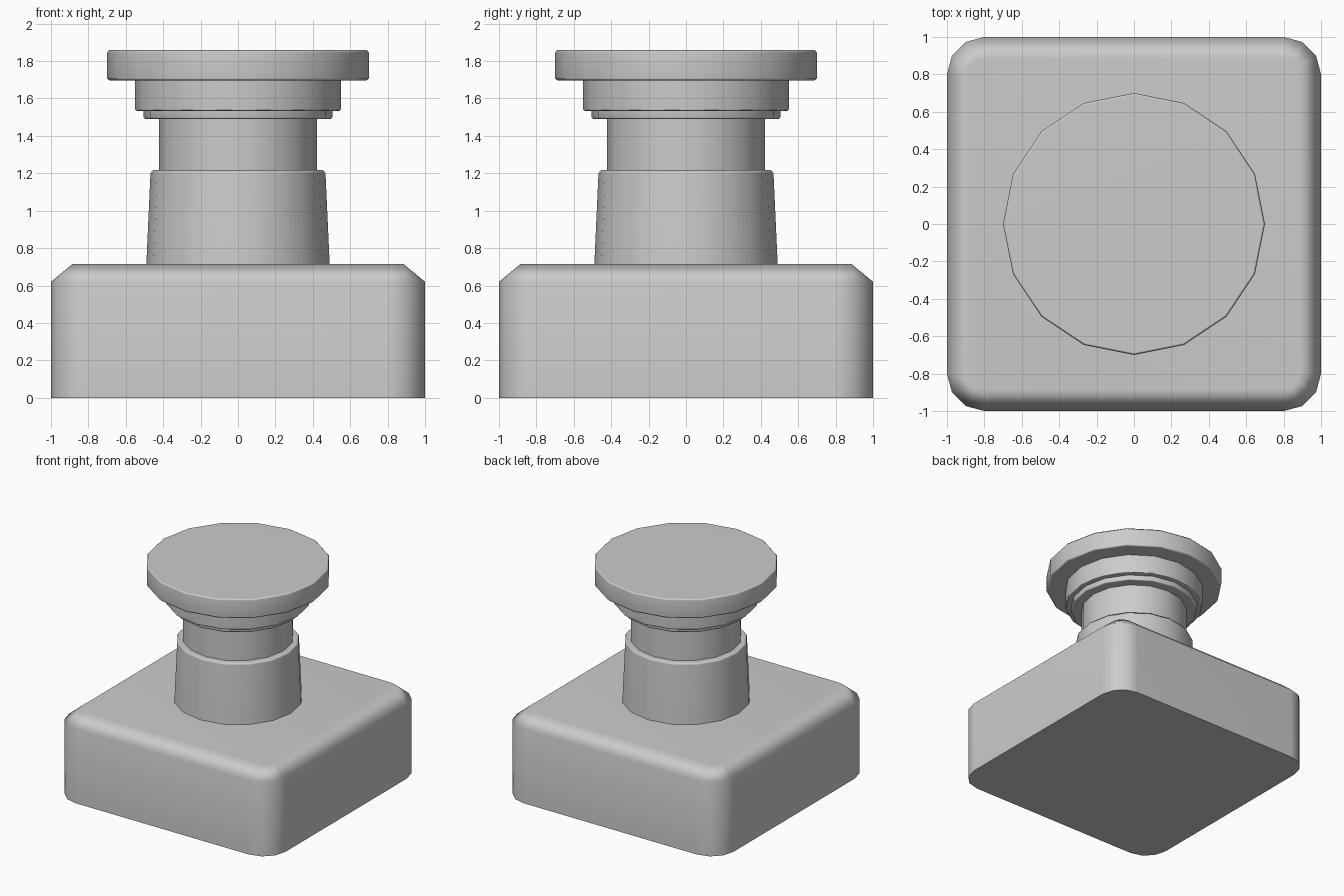
import bpy, bmesh, math

if "Cube" in bpy.data.objects:
    bpy.data.objects.remove(bpy.data.objects["Cube"])

SIDES = 16


def ring_points(r, z):
    return [(r * math.cos(2 * math.pi * i / SIDES),
             r * math.sin(2 * math.pi * i / SIDES), z) for i in range(SIDES)]


def rounded_square(half, radius, z, seg=3):
    pts = []
    for q, (sx, sy) in enumerate([(1, 1), (-1, 1), (-1, -1), (1, -1)]):
        for i in range(seg + 1):
            a = math.pi / 2 * (q + i / seg)
            pts.append((sx * (half - radius) + radius * math.cos(a),
                        sy * (half - radius) + radius * math.sin(a), z))
    return pts


def loft(name, loops, angle):
    """Stack of matching loops, skinned and capped at both ends."""
    bm = bmesh.new()
    rows = [[bm.verts.new(p) for p in loop] for loop in loops]
    n = len(rows[0])
    for a, b in zip(rows, rows[1:]):
        for i in range(n):
            j = (i + 1) % n
            bm.faces.new((a[i], a[j], b[j], b[i]))
    bm.faces.new(rows[0][::-1])
    bm.faces.new(rows[-1])
    mesh = bpy.data.meshes.new(name)
    bm.to_mesh(mesh)
    bm.free()
    obj = bpy.data.objects.new(name, mesh)
    bpy.context.collection.objects.link(obj)
    bpy.ops.object.select_all(action='DESELECT')
    obj.select_set(True)
    bpy.context.view_layer.objects.active = obj
    bpy.ops.object.shade_smooth_by_angle(angle=math.radians(angle))
    # Keep the large flat faces looking flat next to small chamfers
    mod = obj.modifiers.new("weighted_normals", 'WEIGHTED_NORMAL')
    mod.keep_sharp = True
    return obj


def lathe(name, profile):
    return loft(name, [ring_points(r, z) for r, z in profile], 60)


# Square base with rounded corners and a chamfered top edge
loft("base", [rounded_square(1.0, 0.2, 0.0),
              rounded_square(1.0, 0.2, 0.62),
              rounded_square(0.885, 0.085, 0.715)], 60)

# Tapered collar around the stem
lathe("collar", [(0.49, 0.715), (0.468, 1.20), (0.453, 1.219)])

# Straight stem
lathe("stem", [(0.422, 0.72), (0.422, 1.50)])

# Stepped rings under the cap
lathe("lower_ring", [(0.495, 1.49), (0.505, 1.498), (0.505, 1.54)])
lathe("upper_ring", [(0.543, 1.534), (0.55, 1.541), (0.55, 1.70)])

# Wide push cap with softened rims
lathe("cap", [(0.685, 1.695), (0.70, 1.708), (0.70, 1.846), (0.688, 1.859)])
